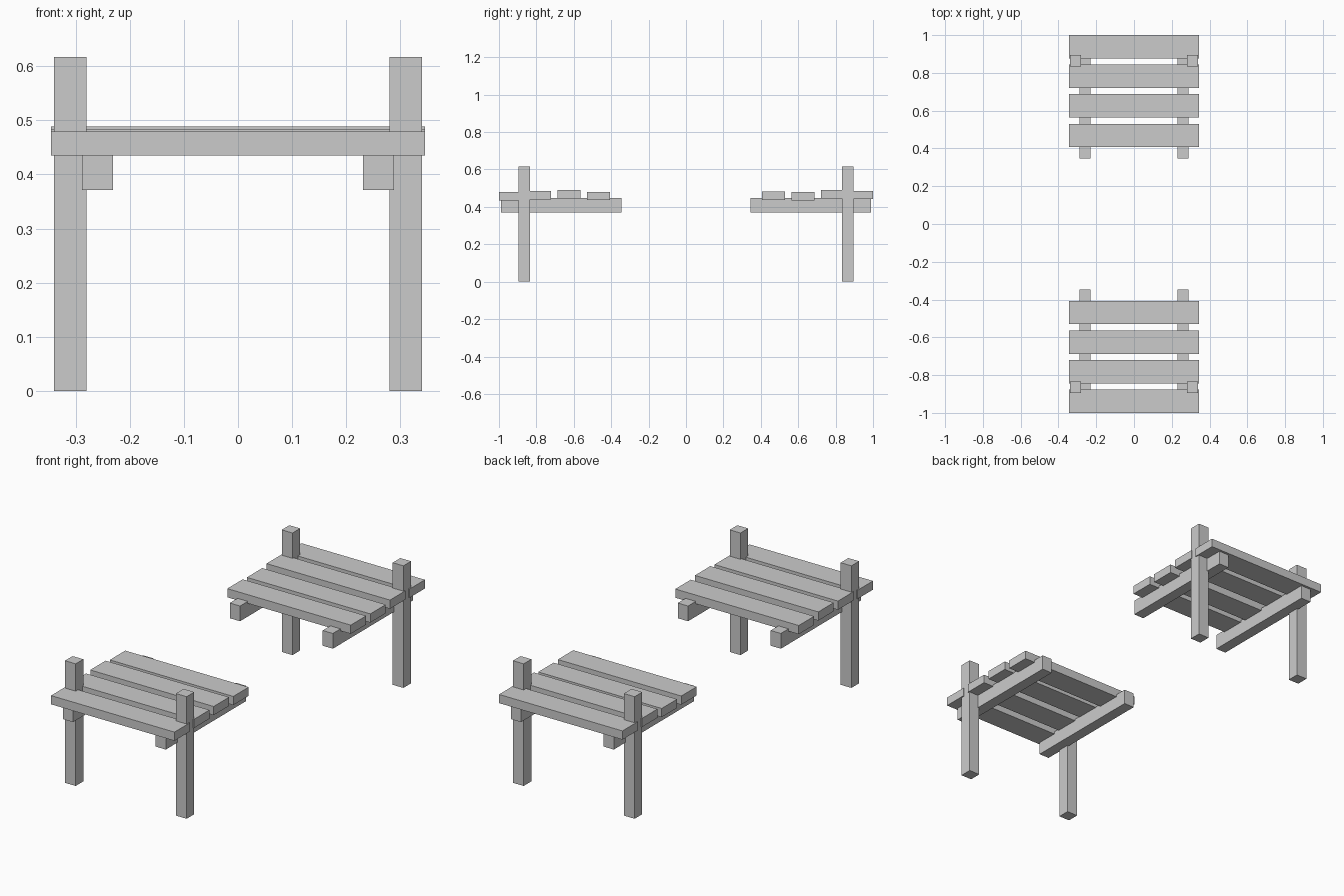
import bpy

if "Cube" in bpy.data.objects:
    bpy.data.objects.remove(bpy.data.objects["Cube"])


def box(name, x0, x1, y0, y1, z0, z1):
    """Axis-aligned box between two corners."""
    bpy.ops.mesh.primitive_cube_add(
        size=1, location=((x0 + x1) / 2, (y0 + y1) / 2, (z0 + z1) / 2))
    ob = bpy.context.object
    ob.name = name
    ob.scale = (x1 - x0, abs(y1 - y0), z1 - z0)
    bpy.ops.object.transform_apply(location=False, rotation=False, scale=True)
    return ob


PLANK_W, PLANK_T, PITCH = 0.123, 0.044, 0.1565

# plank undersides from the outer edge inwards, slightly uneven per bench
benches = {
    "front": (-1, (0.435, 0.440, 0.445, 0.436)),
    "back": (1, (0.441, 0.445, 0.435, 0.438)),
}

for bench, (s, heights) in benches.items():
    # seat planks
    for i, z in enumerate(heights):
        outer = 1.0 - i * PITCH
        box(f"{bench}_plank_{i + 1}", -0.345, 0.345,
            s * outer, s * (outer - PLANK_W), z, z + PLANK_T)
    for side, m in (("left", -1), ("right", 1)):
        # upright post through the outer plank
        xs = sorted((m * 0.28, m * 0.34))
        box(f"{bench}_{side}_post", *xs, s * 0.835, s * 0.896, 0, 0.617)
        # support beam under the planks
        xs = sorted((m * 0.231, m * 0.288))
        box(f"{bench}_{side}_beam", *xs, s * 0.346, s * 0.988, 0.371, 0.448)
